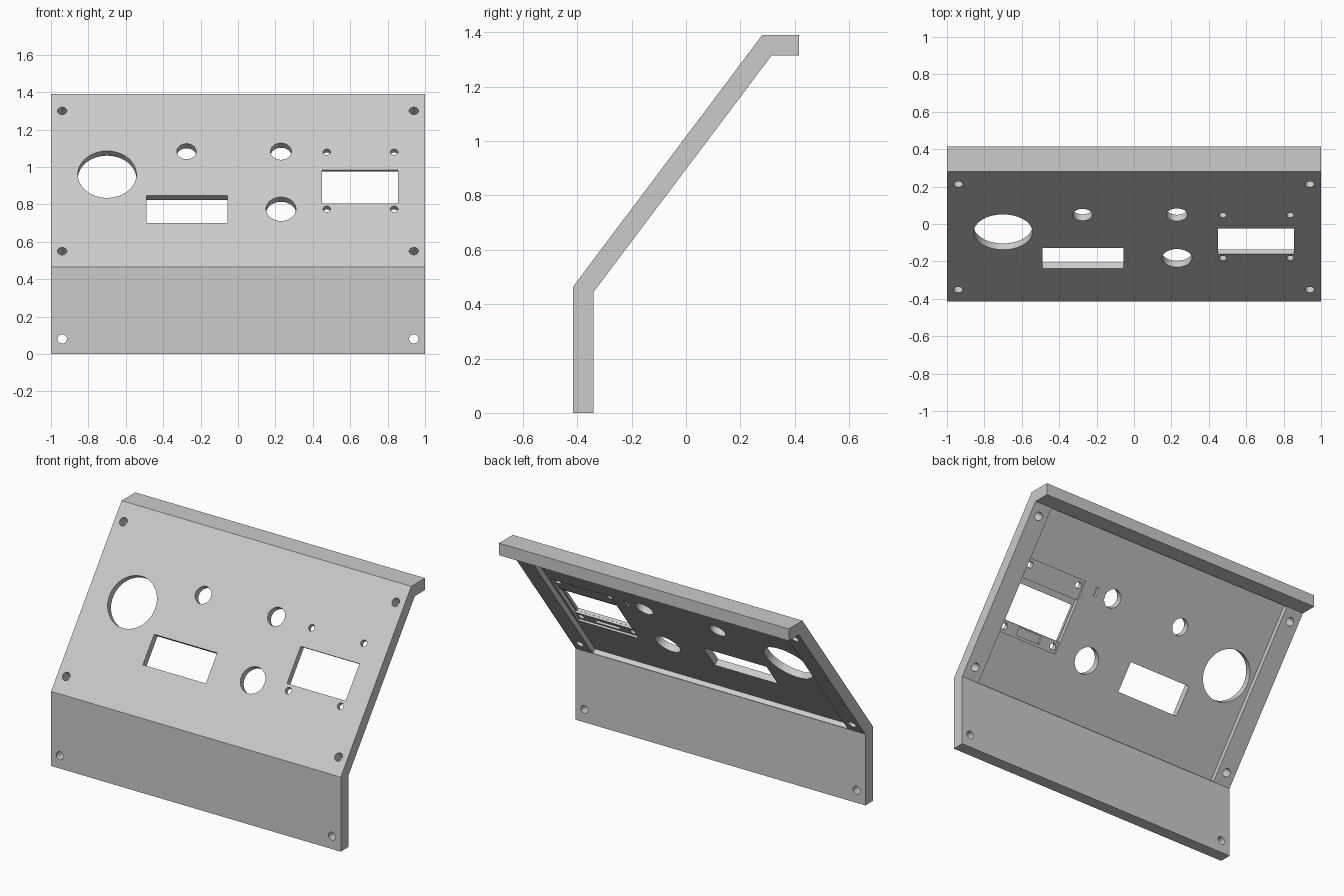
import bpy, bmesh, math
from mathutils import Matrix, Vector

if "Cube" in bpy.data.objects:
    bpy.data.objects.remove(bpy.data.objects["Cube"])

# Side profile (y, z) of the bent panel
PROFILE = [(-0.415, 0), (-0.415, 0.465), (0.28, 1.39), (0.415, 1.39),
           (0.415, 1.315), (0.315, 1.315), (-0.34, 0.445), (-0.34, 0)]

# Slope frame: x, s up the slope, outward normal; origin on the front bend
s_dir = Vector((0, 0.695, 0.925)).normalized()
n_dir = Vector((1, 0, 0)).cross(s_dir)
SLOPE = Matrix((Vector((1, 0, 0)), s_dir, n_dir)).transposed().to_4x4()
SLOPE.translation = (0, -0.415, 0.465)
FRONT = Matrix.Translation((0, -0.415, 0)) @ Matrix.Rotation(math.pi / 2, 4, 'X')


def s_at(z):
    return (z - 0.465) / s_dir.z


def make(name, bm):
    bmesh.ops.recalc_face_normals(bm, faces=bm.faces[:])
    mesh = bpy.data.meshes.new(name)
    bm.to_mesh(mesh)
    bm.free()
    ob = bpy.data.objects.new(name, mesh)
    bpy.context.collection.objects.link(ob)
    return ob


def cut(bm):
    cutter = make("cutter", bm)
    cutter.hide_render = True
    mod = panel.modifiers.new("cut", 'BOOLEAN')
    mod.operation, mod.solver, mod.object = 'DIFFERENCE', 'EXACT', cutter
    bpy.ops.object.modifier_apply(modifier=mod.name)
    bpy.data.objects.remove(cutter)


def cut_box(x0, x1, s0, s1, d0, d1):
    """Box cut in the slope frame, between depths d0 and d1 behind the face."""
    bm = bmesh.new()
    m = (SLOPE @ Matrix.Translation(((x0 + x1) / 2, (s0 + s1) / 2, -(d0 + d1) / 2))
         @ Matrix.Diagonal((x1 - x0, s1 - s0, d1 - d0, 1)))
    bmesh.ops.create_cube(bm, size=1, matrix=m)
    cut(bm)


def cut_hole(x, s, r, frame=SLOPE, n=48):
    bm = bmesh.new()
    bmesh.ops.create_cone(bm, cap_ends=True, segments=n, radius1=r, radius2=r, depth=0.2,
                          matrix=frame @ Matrix.Translation((x, s, -0.05)))
    cut(bm)


# Bent panel body
bm = bmesh.new()
face = bm.faces.new([bm.verts.new((-1, y, z)) for y, z in PROFILE])
ext = bmesh.ops.extrude_face_region(bm, geom=[face])
bmesh.ops.translate(bm, vec=(2, 0, 0),
                    verts=[v for v in ext["geom"] if isinstance(v, bmesh.types.BMVert)])
panel = make("control_panel", bm)
bpy.context.view_layer.objects.active = panel
panel.select_set(True)

# Recess on the back, leaving a rib at each end
cut_box(-0.88, 0.88, 0.032, 1.115, 0.042, 0.2)

# Display pocket, deeper window zone, connector pocket and small slot
cut_box(0.447, 0.863, 0.352, 0.805, 0.03, 0.1)
cut_box(0.447, 0.863, 0.424, 0.685, 0.017, 0.1)
cut_box(0.57, 0.74, 0.368, 0.415, 0.017, 0.1)
cut_box(0.34, 0.36, 0.745, 0.80, 0.025, 0.1)

# Display window and meter window
cut_box(0.45, 0.855, s_at(0.805), s_at(0.985), -0.05, 0.1)
cut_box(-0.49, -0.055, s_at(0.70), s_at(0.848), -0.05, 0.1)

# Round instrument holes
for x, z, r in [(-0.7, 0.96, 0.157), (-0.275, 1.083, 0.052),
                (0.23, 1.083, 0.056), (0.23, 0.775, 0.08)]:
    cut_hole(x, s_at(z), r)

# Screw holes: display corners, slope corners, lower plate
for x in (0.475, 0.835):
    for z in (0.775, 1.08):
        cut_hole(x, s_at(z), 0.02, n=24)
for x in (-0.94, 0.94):
    for z in (0.55, 1.30):
        cut_hole(x, s_at(z), 0.025, n=24)
    cut_hole(x, 0.08, 0.025, FRONT, 24)

bpy.ops.object.shade_smooth_by_angle(angle=math.radians(30))
